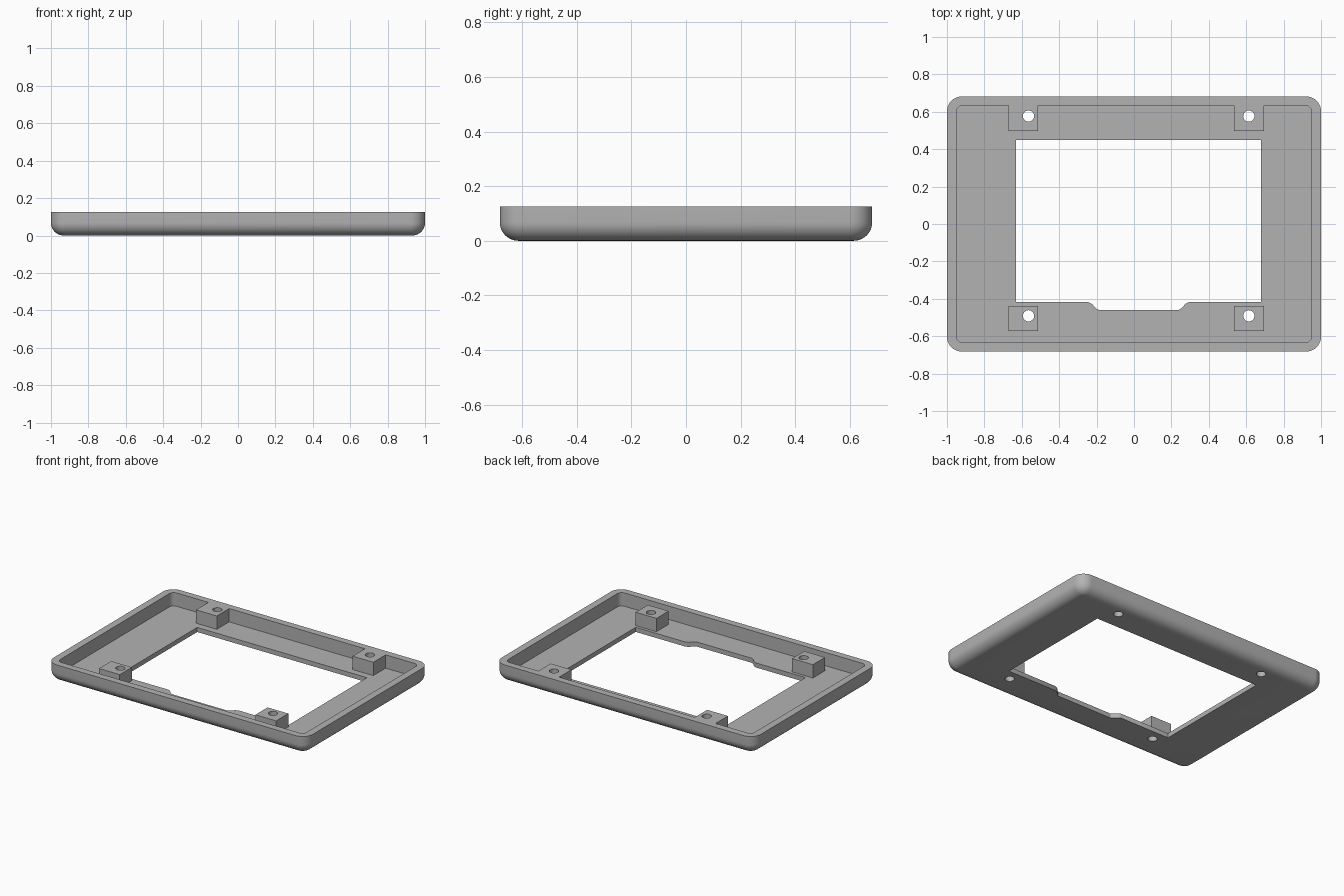
import bpy, bmesh, math

cube = bpy.data.objects.get("Cube")
if cube:
    bpy.data.objects.remove(cube, do_unlink=True)

HALF_X, HALF_Y, HEIGHT = 1.0, 0.682, 0.125
CORNER, FILLET = 0.08, 0.068
WALL, FLOOR = 0.05, 0.032
HOLE_R = 0.03

grey = bpy.data.materials.new("grey plastic")
grey.use_nodes = True
colour = (0.45, 0.45, 0.45, 1)
grey.diffuse_color = colour
grey.node_tree.nodes["Principled BSDF"].inputs["Base Color"].default_value = colour


def rounded_rect(hx, hy, r, steps=10):
    """Counter-clockwise outline of a rounded rectangle."""
    pts = []
    for i, (sx, sy) in enumerate([(1, 1), (-1, 1), (-1, -1), (1, -1)]):
        for k in range(steps + 1):
            a = math.pi / 2 * (i + k / steps)
            pts.append((sx * (hx - r) + r * math.cos(a), sy * (hy - r) + r * math.sin(a)))
    return pts


def circle(x, y, r, n=32):
    return [(x + r * math.cos(2 * math.pi * k / n), y + r * math.sin(2 * math.pi * k / n))
            for k in range(n)]


def loft(name, layers):
    """Closed solid through stacked outlines, given as (outline, z)."""
    bm = bmesh.new()
    rings = [[bm.verts.new((x, y, z)) for x, y in pts] for pts, z in layers]
    for low, high in zip(rings, rings[1:]):
        for i in range(len(low)):
            j = (i + 1) % len(low)
            bm.faces.new((low[i], low[j], high[j], high[i]))
    bm.faces.new(rings[0][::-1])
    bm.faces.new(rings[-1])
    bmesh.ops.recalc_face_normals(bm, faces=bm.faces)
    mesh = bpy.data.meshes.new(name)
    bm.to_mesh(mesh)
    bm.free()
    mesh.materials.append(grey)
    obj = bpy.data.objects.new(name, mesh)
    bpy.context.collection.objects.link(obj)
    return obj


def prism(name, pts, z0, z1):
    return loft(name, [(pts, z0), (pts, z1)])


def cut(target, cutter):
    """Subtract the cutter and remove it."""
    mod = target.modifiers.new("cut", "BOOLEAN")
    mod.operation, mod.solver, mod.object = "DIFFERENCE", "EXACT", cutter
    bpy.context.view_layer.objects.active = target
    bpy.ops.object.modifier_apply(modifier=mod.name)
    bpy.data.objects.remove(cutter, do_unlink=True)


def smooth(obj):
    bpy.ops.object.select_all(action="DESELECT")
    obj.select_set(True)
    bpy.context.view_layer.objects.active = obj
    bpy.ops.object.shade_smooth_by_angle(angle=math.radians(30))


# Outer tray body with a rounded bottom edge
layers = []
for k in range(11):
    a = math.pi / 2 * k / 10
    inset = FILLET * (1 - math.sin(a))
    layers.append((rounded_rect(HALF_X - inset, HALF_Y - inset, CORNER - inset),
                   FILLET * (1 - math.cos(a))))
layers.append((rounded_rect(HALF_X, HALF_Y, CORNER), HEIGHT))
frame = loft("bezel_frame", layers)

# Inner cavity
cut(frame, prism("cavity_cutter", rounded_rect(HALF_X - WALL, HALF_Y - WALL + 0.002, 0.035),
                 FLOOR, HEIGHT + 0.1))

# Window with a shallow notch along its front edge
window = [(-0.63, -0.417), (-0.245, -0.417), (-0.225, -0.427), (-0.205, -0.45), (-0.19, -0.459),
          (0.24, -0.459), (0.255, -0.45), (0.275, -0.427), (0.295, -0.417), (0.68, -0.417),
          (0.68, 0.45), (-0.63, 0.45)]
cut(frame, prism("window_cutter", window, -0.1, HEIGHT + 0.1))

# Four screw bosses; the rear pair joins the back wall
for side, x0, hole_x in (("right", -0.672, -0.564), ("left", 0.535, 0.614)):
    for end, y0, y1, hole_y in (("front", -0.572, -0.438, -0.491),
                                ("back", 0.498, HALF_Y - WALL + 0.002, 0.577)):
        x1 = x0 + 0.16
        boss = prism(f"{end}_{side}_boss", [(x0, y0), (x1, y0), (x1, y1), (x0, y1)],
                     FLOOR, HEIGHT)
        for target in (boss, frame):
            cut(target, prism("hole_cutter", circle(hole_x, hole_y, HOLE_R), -0.1, HEIGHT + 0.1))
        smooth(boss)

smooth(frame)
